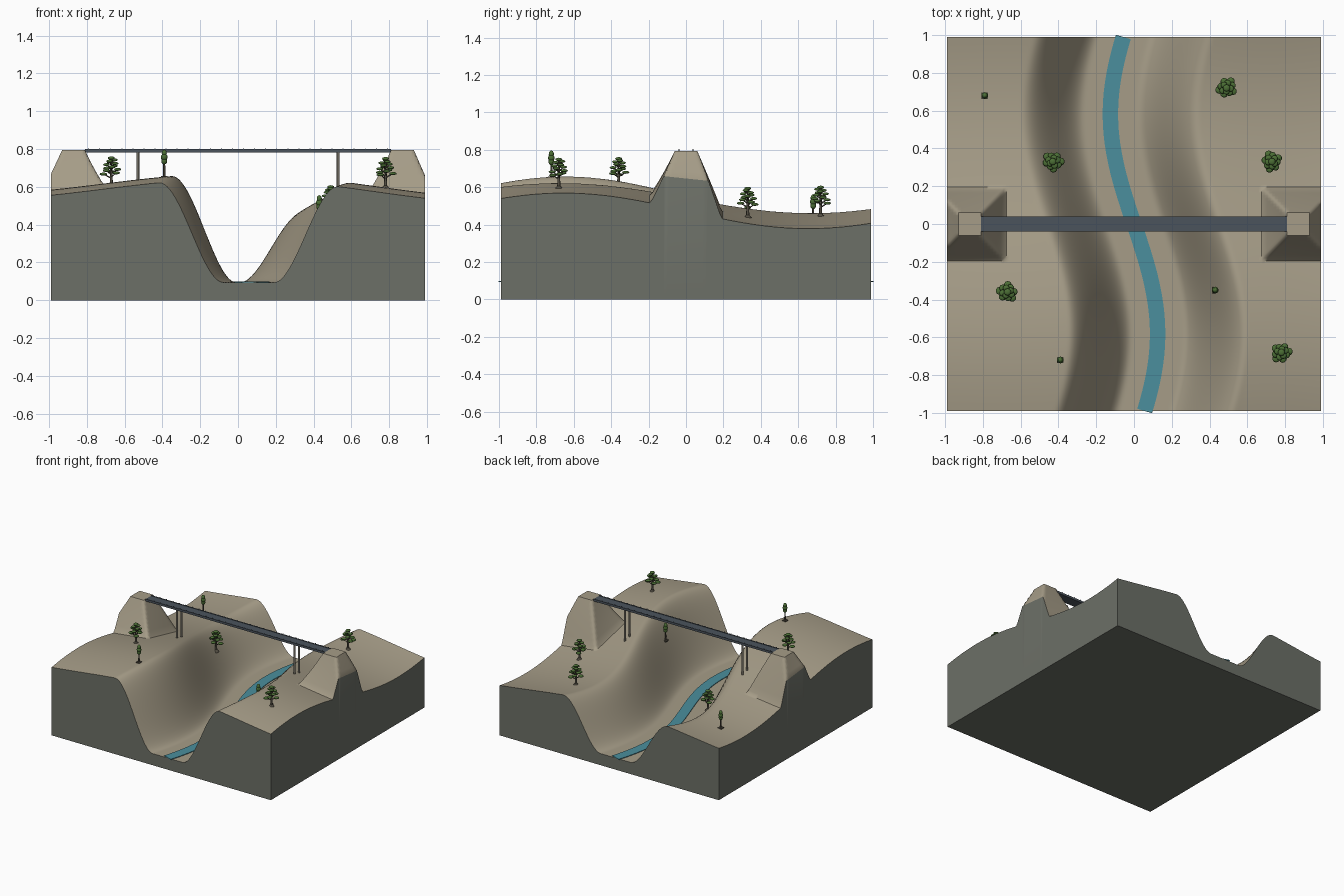
import bpy, bmesh, math
from mathutils import Vector, Matrix

if "Cube" in bpy.data.objects:
    bpy.data.objects.remove(bpy.data.objects["Cube"])


def material(name, rgb):
    m = bpy.data.materials.new(name)
    m.diffuse_color = (*rgb, 1)
    m.use_nodes = True
    m.node_tree.nodes["Principled BSDF"].inputs["Base Color"].default_value = m.diffuse_color
    return m


EARTH = material("tan_earth", (0.38, 0.335, 0.245))
ROCK = material("grey_rock", (0.15, 0.16, 0.135))
WATER = material("blue_water", (0.07, 0.275, 0.34))
STEEL = material("slate_deck", (0.07, 0.087, 0.107))
PIER = material("pier_stone", (0.17, 0.155, 0.125))
BARK = material("dark_bark", (0.085, 0.075, 0.055))
LEAF = material("green_leaf", (0.07, 0.155, 0.035))


def finish(name, bm, mats, angle=50):
    me = bpy.data.meshes.new(name)
    bm.to_mesh(me)
    bm.free()
    ob = bpy.data.objects.new(name, me)
    bpy.context.collection.objects.link(ob)
    for m in mats:
        me.materials.append(m)
    if angle:
        bpy.ops.object.select_all(action='DESELECT')
        ob.select_set(True)
        bpy.context.view_layer.objects.active = ob
        bpy.ops.object.shade_smooth_by_angle(angle=math.radians(angle))
    return ob


def clamp(t):
    return max(0.0, min(1.0, t))


def river_x(y):
    return -0.125 * math.sin(2.7 * y)


# ground height: rolling plateau, winding valley, two raised abutments
def height(x, y):
    h = 0.516 + 0.06 * math.cos(2.2 * x) - 0.095 * math.sin(2.4 * y) - 0.008 * x
    t = clamp((abs(x - river_x(y)) - 0.135) / 0.34)
    t = t * t * (3 - 2 * t)
    h = 0.095 + (h - 0.095) * t
    tx = clamp(1 - (abs(abs(x) - 0.87) - 0.06) / 0.13)
    ty = clamp(1 - (abs(y) - 0.06) / 0.13)
    return h + (0.795 - h) * min(tx, ty)


# terrain block
E = 0.99
bm = bmesh.new()
bmesh.ops.create_grid(bm, x_segments=132, y_segments=132, size=E)
for v in bm.verts:
    v.co.z = height(v.co.x, v.co.y)
rim = [e for e in bm.edges if e.is_boundary]
skirt = bmesh.ops.extrude_edge_only(bm, edges=rim)["geom"]
for g in skirt:
    if isinstance(g, bmesh.types.BMVert):
        g.co.z = 0
    elif isinstance(g, bmesh.types.BMFace):
        g.material_index = 1
base = bmesh.ops.contextual_create(bm, geom=[e for e in bm.edges if e.is_boundary])
for f in base["faces"]:
    f.material_index = 1
bmesh.ops.recalc_face_normals(bm, faces=bm.faces)
finish("terrain", bm, [EARTH, ROCK])

# river ribbon following the valley floor
bm = bmesh.new()
rows = []
for i in range(61):
    y = -E + 2 * E * i / 60
    n = Vector((1, 0.125 * 2.7 * math.cos(2.7 * y), 0)).normalized() * 0.041
    c = Vector((river_x(y), y, 0))
    rows.append([bm.verts.new(c + s * n + Vector((0, 0, z)))
                 for s, z in ((-1, 0.094), (1, 0.094), (1, 0.1), (-1, 0.1))])
for a, b in zip(rows, rows[1:]):
    for k in range(4):
        bm.faces.new((a[k], a[(k + 1) % 4], b[(k + 1) % 4], b[k]))
bm.faces.new(rows[0])
bm.faces.new(rows[-1])
bmesh.ops.recalc_face_normals(bm, faces=bm.faces)
finish("river", bm, [WATER])


def box(bm, c, s):
    bmesh.ops.create_cube(bm, size=1, matrix=Matrix.Translation(c) @ Matrix.Diagonal((*s, 1)))


def rod(bm, a, b, r1, r2, seg=8):
    a, b = Vector(a), Vector(b)
    d = b - a
    m = Matrix.Translation((a + b) / 2) @ d.to_track_quat('Z', 'Y').to_matrix().to_4x4()
    bmesh.ops.create_cone(bm, cap_ends=True, segments=seg, radius1=r1, radius2=r2,
                          depth=d.length, matrix=m)


def blob(bm, c, r, rz):
    m = Matrix.Translation(c) @ Matrix.Diagonal((r, r, rz, 1))
    bmesh.ops.create_icosphere(bm, subdivisions=2, radius=1, matrix=m)


# bridge deck
bm = bmesh.new()
box(bm, (0, 0, 0.788), (1.62, 0.08, 0.014))
finish("bridge_deck", bm, [STEEL], 0)

# kerbs and tiny posts along both deck edges
bm = bmesh.new()
for s in (-1, 1):
    box(bm, (0, s * 0.038, 0.797), (1.62, 0.004, 0.004))
    for i in range(28):
        box(bm, (-0.79 + 1.58 * i / 27, s * 0.038, 0.798), (0.005, 0.004, 0.011))
finish("bridge_railing", bm, [STEEL], 0)

# paired bridge piers
bm = bmesh.new()
for x in (-0.53, 0.53):
    for y in (-0.03, 0.03):
        rod(bm, (x, y, height(x, y) - 0.03), (x, y, 0.782), 0.008, 0.008, 12)
finish("bridge_piers", bm, [PIER])

# broad trees: flared trunk, branches and flat leaf pads in a spiral
for i, (x, y) in enumerate([(-0.43, 0.33), (0.49, 0.72), (0.73, 0.33), (-0.67, -0.36), (0.78, -0.68)]):
    o = Vector((x, y, height(x, y)))
    wood, leaf = bmesh.new(), bmesh.new()
    rod(wood, o - Vector((0, 0, 0.01)), o + Vector((0, 0, 0.012)), 0.026, 0.009)
    rod(wood, o, o + Vector((0, 0, 0.145)), 0.009, 0.004)
    for k in range(13):
        t = k / 12
        a = k * 2.4 + i
        r = 0.042 - 0.024 * t
        z = 0.068 + 0.075 * t
        tip = o + Vector((r * math.cos(a), r * math.sin(a), z))
        rod(wood, o + Vector((0, 0, z - 0.022)), tip, 0.004, 0.0025, 6)
        blob(leaf, tip, 0.021 - 0.004 * t, 0.008)
    blob(leaf, o + Vector((0, 0, 0.153)), 0.019, 0.009)
    finish(f"broad_tree_trunk_{i}", wood, [BARK])
    finish(f"broad_tree_leaves_{i}", leaf, [LEAF])

# slim trees: square foot, thin trunk, narrow crown
for i, (x, y) in enumerate([(-0.79, 0.68), (0.43, -0.35), (-0.39, -0.72)]):
    o = Vector((x, y, height(x, y)))
    wood, leaf = bmesh.new(), bmesh.new()
    box(wood, o + Vector((0, 0, 0.001)), (0.034, 0.034, 0.01))
    rod(wood, o, o + Vector((0, 0, 0.09)), 0.006, 0.005)
    for z, r in ((0.085, 0.016), (0.105, 0.018), (0.125, 0.014)):
        blob(leaf, o + Vector((0, 0, z)), r, 0.02)
    finish(f"slim_tree_trunk_{i}", wood, [BARK])
    finish(f"slim_tree_crown_{i}", leaf, [LEAF])
